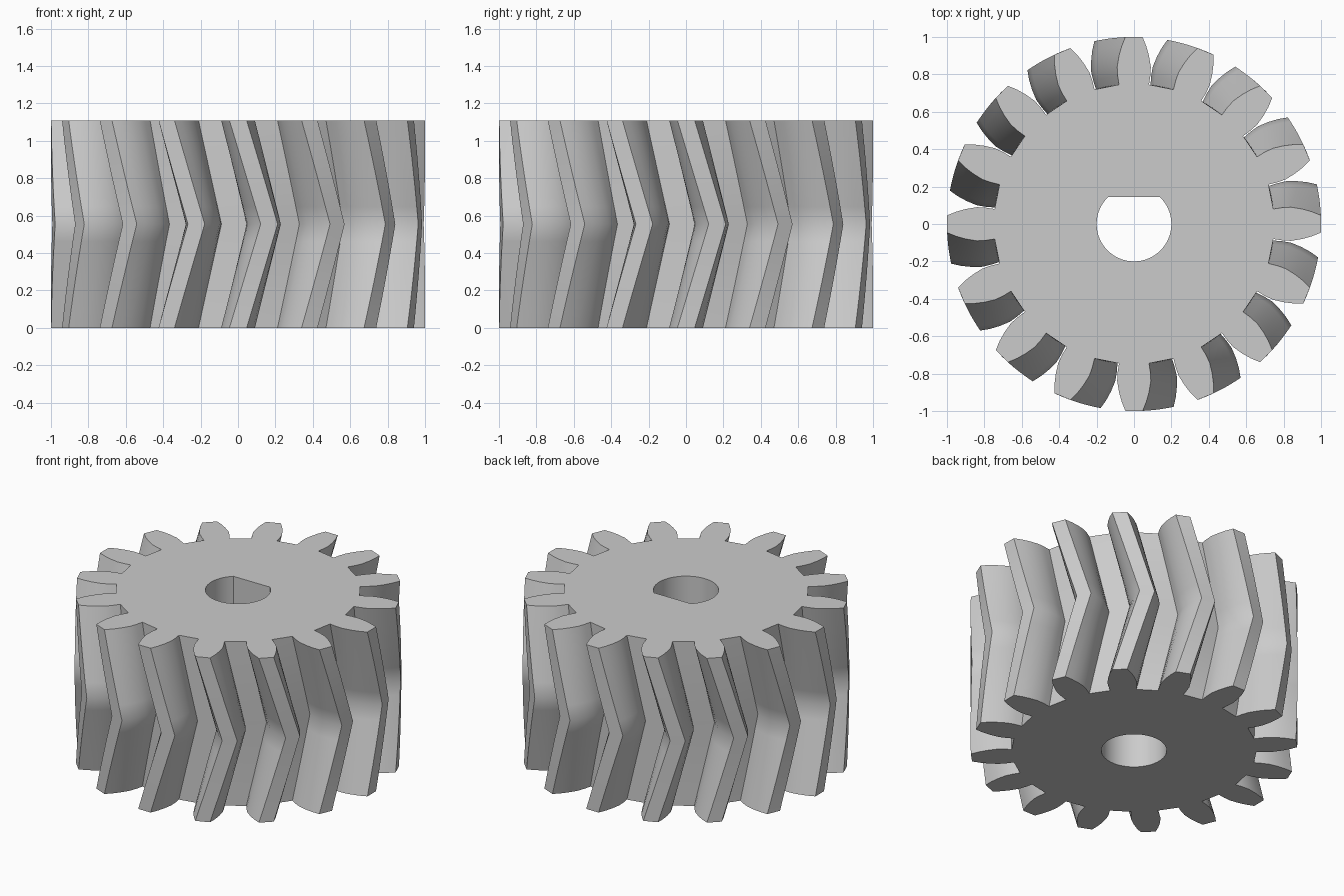
import bpy, bmesh
from math import sin, cos, pi, radians

if "Cube" in bpy.data.objects:
    bpy.data.objects.remove(bpy.data.objects["Cube"], do_unlink=True)

HEIGHT = 1.11
TEETH = 16
TWIST = radians(9.6)      # lead of the chevron at mid height
STEPS = 6                 # slices per half
BORE_R, BORE_SIDES = 0.2, 54
FLAT_Y = BORE_R * sin(7 * 2 * pi / BORE_SIDES)

# One flank: distance from the axis, half thickness of the tooth
FLANK = [(0.745, 0.08), (0.79, 0.087), (0.84, 0.09), (0.9, 0.08), (0.95, 0.066), (0.999, 0.046)]
TOOTH = [(r, -w) for r, w in FLANK] + [(r, w) for r, w in reversed(FLANK)]


def gear_outline(z):
    """Tooth outline at height z, turned to follow the V-shaped helix."""
    turn = TWIST * (1 - abs(2 * z / HEIGHT - 1))
    points = []
    for i in range(TEETH):
        a = 2 * pi * i / TEETH + turn
        points += [(x * cos(a) - y * sin(a), x * sin(a) + y * cos(a), z) for x, y in TOOTH]
    return points


def bore_outline(z, keyed):
    """Round bore, or D-shaped where it is keyed."""
    points = []
    for i in range(BORE_SIDES):
        a = 2 * pi * i / BORE_SIDES
        y = BORE_R * sin(a)
        points.append((BORE_R * cos(a), min(y, FLAT_Y) if keyed else y, z))
    return points


def loft(bm, outlines):
    """Join a stack of closed outlines with quads; return the rings."""
    rings = [[bm.verts.new(p) for p in outline] for outline in outlines]
    for low, high in zip(rings, rings[1:]):
        for i in range(len(low)):
            j = (i + 1) % len(low)
            bm.faces.new((low[i], low[j], high[j], high[i]))
    return rings


def ring_edges(bm, ring):
    return [bm.edges.get((ring[i - 1], ring[i])) for i in range(len(ring))]


bm = bmesh.new()

# Toothed wall and bore wall, with a ledge where the bore turns D-shaped
levels = [HEIGHT * i / (2 * STEPS) for i in range(2 * STEPS + 1)]
outer = loft(bm, [gear_outline(z) for z in levels])
middle = HEIGHT / 2
inner = loft(bm, [bore_outline(0, False), bore_outline(middle, False),
                  bore_outline(middle, True), bore_outline(HEIGHT, True)])

# Flat end faces around the bore
for end in (0, -1):
    rim = ring_edges(bm, outer[end]) + ring_edges(bm, inner[end])
    bmesh.ops.triangle_fill(bm, use_beauty=True, edges=rim)

bmesh.ops.remove_doubles(bm, verts=bm.verts[:], dist=0.0001)
bmesh.ops.recalc_face_normals(bm, faces=bm.faces[:])
mesh = bpy.data.meshes.new("herringbone_gear")
bm.to_mesh(mesh)
bm.free()

gear = bpy.data.objects.new("herringbone_gear", mesh)
bpy.context.collection.objects.link(gear)

# Plain grey
grey = bpy.data.materials.new("plain_grey")
grey.use_nodes = True
colour = (0.6, 0.6, 0.6, 1)
grey.diffuse_color = colour
grey.node_tree.nodes["Principled BSDF"].inputs["Base Color"].default_value = colour
mesh.materials.append(grey)

bpy.ops.object.select_all(action='DESELECT')
gear.select_set(True)
bpy.context.view_layer.objects.active = gear
bpy.ops.object.shade_smooth_by_angle(angle=radians(30))
